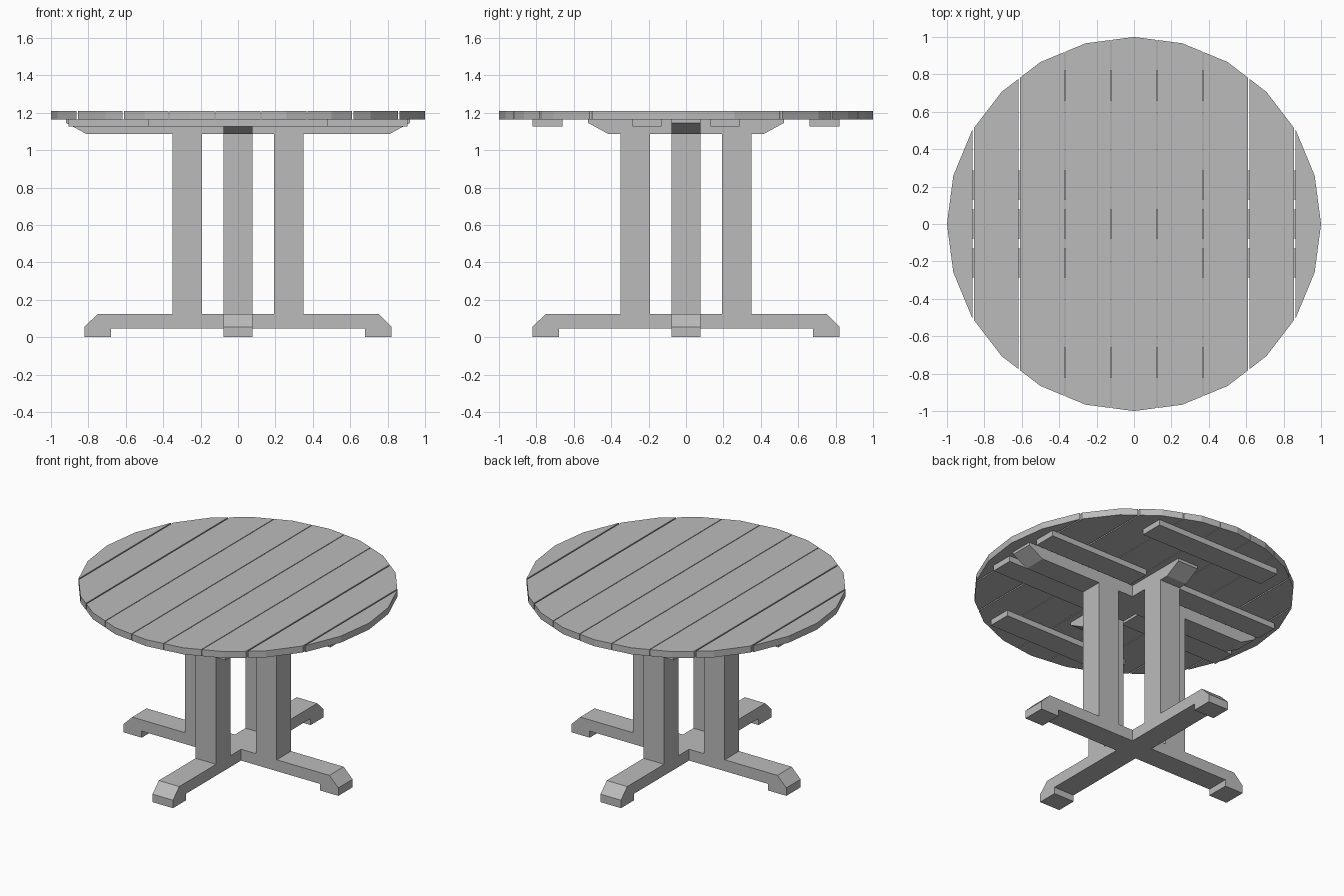
import bpy, bmesh, math
from mathutils import Matrix

if "Cube" in bpy.data.objects:
    bpy.data.objects.remove(bpy.data.objects["Cube"], do_unlink=True)

grey = bpy.data.materials.new("weathered_grey")
grey.use_nodes = True
COLOUR = (0.5, 0.5, 0.5, 1)
grey.diffuse_color = COLOUR
grey.node_tree.nodes["Principled BSDF"].inputs["Base Color"].default_value = COLOUR

TOP, UNDER, BEAM_LOW = 1.21, 1.165, 1.086
HALF = 0.078          # half width of the timbers


def finish(bm, name):
    bmesh.ops.recalc_face_normals(bm, faces=bm.faces)
    mesh = bpy.data.meshes.new(name)
    bm.to_mesh(mesh)
    bm.free()
    mesh.materials.append(grey)
    obj = bpy.data.objects.new(name, mesh)
    bpy.context.collection.objects.link(obj)
    return obj


def box(name, x, y, z):
    bm = bmesh.new()
    bmesh.ops.create_cube(bm, size=1)
    for v in bm.verts:
        v.co = [lo + (c + 0.5) * (hi - lo) for c, (lo, hi) in zip(v.co, (x, y, z))]
    return finish(bm, name)


def timber(name, profile, angle):
    """Extrude an (along, height) profile across its width and turn it about z."""
    bm = bmesh.new()
    face = bm.faces.new([bm.verts.new((a, -HALF, h)) for a, h in profile])
    out = bmesh.ops.extrude_face_region(bm, geom=[face])["geom"]
    new = [g for g in out if isinstance(g, bmesh.types.BMVert)]
    bmesh.ops.translate(bm, verts=new, vec=(0, 2 * HALF, 0))
    bmesh.ops.rotate(bm, verts=bm.verts, matrix=Matrix.Rotation(angle, 3, 'Z'))
    return finish(bm, name)


def plank(name, lo, hi):
    """Slice of the round top between two x positions."""
    bm = bmesh.new()
    bmesh.ops.create_cone(bm, cap_ends=True, segments=24, radius1=1, radius2=1,
                          depth=TOP - UNDER,
                          matrix=Matrix.Translation((0, 0, (TOP + UNDER) / 2)))
    for x, n in ((lo, -1), (hi, 1)):
        if abs(x) < 1:
            geom = bm.verts[:] + bm.edges[:] + bm.faces[:]
            bmesh.ops.bisect_plane(bm, geom=geom, plane_co=(x, 0, 0),
                                   plane_no=(n, 0, 0), clear_outer=True)
            bmesh.ops.holes_fill(bm, edges=[e for e in bm.edges if e.is_boundary])
    return finish(bm, name)


# Table top planks
gaps = [(i - 3.5) * 0.2455 for i in range(8)]
widths = [0.009 if abs(g) > 0.5 else 0.005 for g in gaps]
starts = [-2] + [g + w / 2 for g, w in zip(gaps, widths)]
ends = [g - w / 2 for g, w in zip(gaps, widths)] + [2]
for i, (lo, hi) in enumerate(zip(starts, ends)):
    plank(f"top_plank_{i + 1}", lo, hi)


# Crossed foot and support beams: x beams run through, y beams butt against them
def foot_end():
    return [(0.68, 0.045), (0.68, 0), (0.82, 0), (0.82, 0.055), (0.752, 0.123)]


def beam_end(reach):
    return [(reach - 0.11, BEAM_LOW), (reach, 1.146), (reach, UNDER)]


def mirrored(points):
    return points + [(-a, h) for a, h in reversed(points)]


timber("foot_beam_long", mirrored(foot_end()), 0)
timber("support_beam_long", mirrored(beam_end(0.92)), 0)
for side, angle in (("front", -math.pi / 2), ("back", math.pi / 2)):
    timber(f"foot_beam_{side}", [(HALF, 0.045)] + foot_end() + [(HALF, 0.123)], angle)
    timber(f"support_beam_{side}",
           [(HALF, BEAM_LOW)] + beam_end(0.525) + [(HALF, UNDER)], angle)

# Four posts
post = [(0.193, 0.123), (0.35, 0.123), (0.35, BEAM_LOW), (0.193, BEAM_LOW)]
for i, side in enumerate(("left", "back", "right", "front")):
    timber(f"post_{side}", post, i * math.pi / 2)

# Battens under the top
for side, s in (("front", -1), ("back", 1)):
    box(f"outer_batten_{side}", (-0.48, 0.48), sorted((s * 0.66, s * 0.82)), (1.126, UNDER))
    for end, e in (("right", -1), ("left", 1)):
        box(f"inner_batten_{side}_{end}", sorted((e * 0.14, e * 0.905)),
            sorted((s * 0.13, s * 0.287)), (1.126, UNDER))
